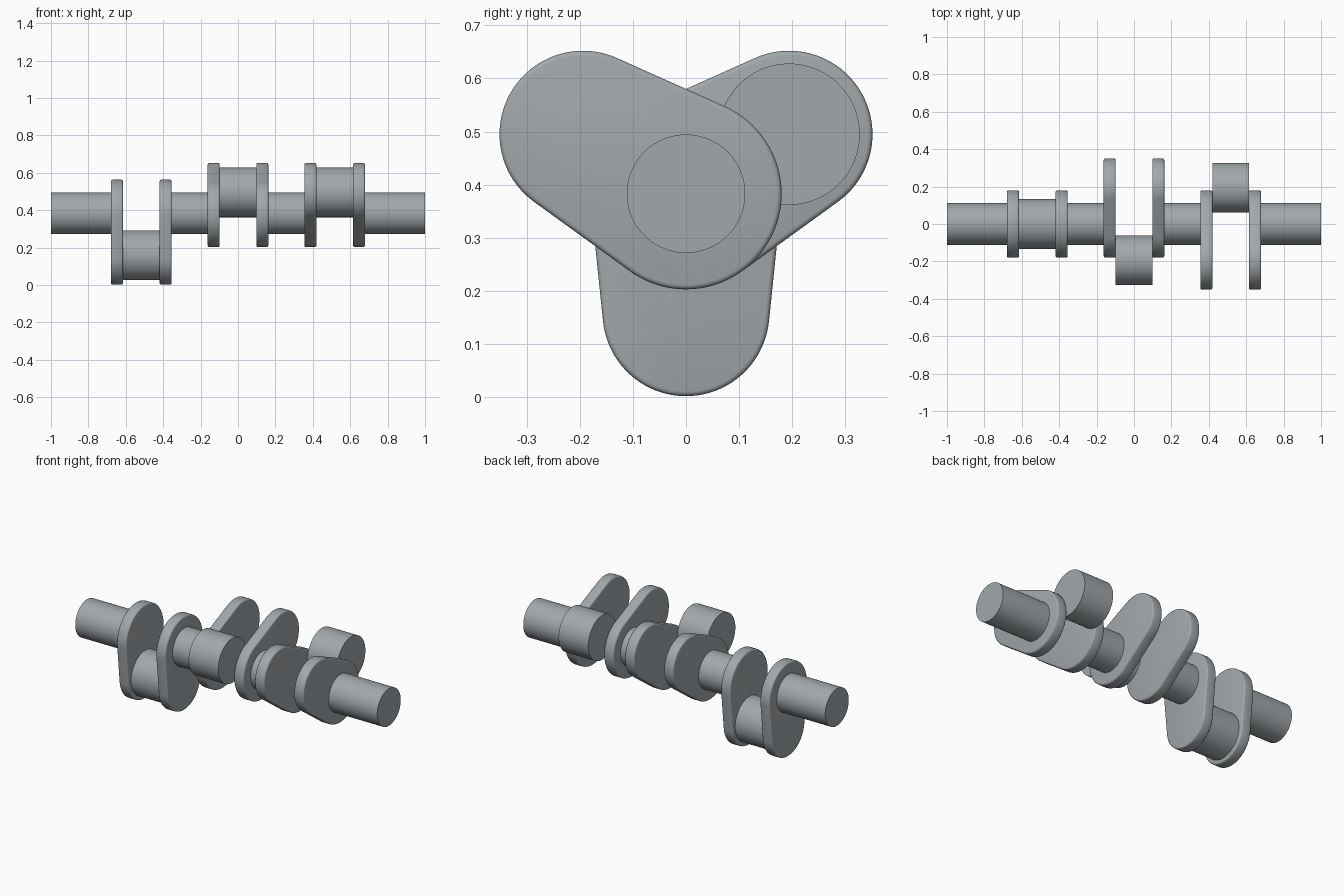
import bpy, bmesh, math
from mathutils import Vector

if "Cube" in bpy.data.objects:
    bpy.data.objects.remove(bpy.data.objects["Cube"])

AXIS_Z = 0.383          # height of the main shaft axis
THROW = 0.224           # crank radius
MAIN_R, PIN_R = 0.1115, 0.133
HUB_R, TIP_R = 0.18, 0.157
STEPS = 96

steel = bpy.data.materials.new("steel grey")
steel.diffuse_color = (0.36, 0.39, 0.41, 1)
steel.use_nodes = True
steel.node_tree.nodes["Principled BSDF"].inputs["Base Color"].default_value = steel.diffuse_color


def prism(name, outline, x0, x1, bevel=0.0):
    """Extrude a (y, z) outline along x, optionally rounding its rims."""
    bm = bmesh.new()
    face = bm.faces.new([bm.verts.new((x0, y, z)) for y, z in outline])
    ext = bmesh.ops.extrude_face_region(bm, geom=[face])
    moved = [g for g in ext["geom"] if isinstance(g, bmesh.types.BMVert)]
    bmesh.ops.translate(bm, verts=moved, vec=(x1 - x0, 0, 0))
    bmesh.ops.recalc_face_normals(bm, faces=bm.faces)
    if bevel:
        rims = [e for e in bm.edges if abs(e.verts[0].co.x - e.verts[1].co.x) < 1e-6]
        bmesh.ops.bevel(bm, geom=rims, offset=bevel, segments=3, profile=0.5,
                        affect='EDGES')
    mesh = bpy.data.meshes.new(name)
    bm.to_mesh(mesh)
    bm.free()
    mesh.materials.append(steel)
    obj = bpy.data.objects.new(name, mesh)
    bpy.context.collection.objects.link(obj)
    bpy.ops.object.select_all(action='DESELECT')
    obj.select_set(True)
    bpy.context.view_layer.objects.active = obj
    bpy.ops.object.shade_smooth_by_angle(angle=math.radians(35))
    return obj


def arc(c, r, start, end, n):
    return [(c[0] + r * math.cos(start + (end - start) * i / n),
             c[1] + r * math.sin(start + (end - start) * i / n)) for i in range(n + 1)]


def circle(c, r):
    return arc(c, r, 0, 2 * math.pi, STEPS)[:-1]


def web_outline(angle):
    """Two circles of different size joined by their outer tangents."""
    hub = Vector((0, AXIS_Z))
    tip = hub + THROW * Vector((math.cos(angle), math.sin(angle)))
    half = math.acos((HUB_R - TIP_R) / THROW)
    return (arc(tip, TIP_R, angle - half, angle + half, 40)
            + arc(hub, HUB_R, angle + half, angle + 2 * math.pi - half, 48))


# main shaft journals
for i, (x0, x1) in enumerate([(-1, -0.679), (-0.357, -0.161), (0.161, 0.357), (0.679, 1)]):
    prism(f"main_journal_{i + 1}", circle((0, AXIS_Z), MAIN_R), x0, x1)

# three throws: centre x, web direction and pin direction in the y-z plane
throws = [(-0.517, 270, 270), (0, 30, 150), (0.517, 150, 30)]
for i, (x, web_deg, pin_deg) in enumerate(throws):
    for side, label in ((-1, "left"), (1, "right")):
        xc = x + side * 0.130
        prism(f"crank_web_{i + 1}_{label}", web_outline(math.radians(web_deg)),
              xc - 0.032, xc + 0.032, bevel=0.009)
    a = math.radians(pin_deg)
    centre = (THROW * math.cos(a), AXIS_Z + THROW * math.sin(a))
    prism(f"crank_pin_{i + 1}", circle(centre, PIN_R), x - 0.098, x + 0.098)
